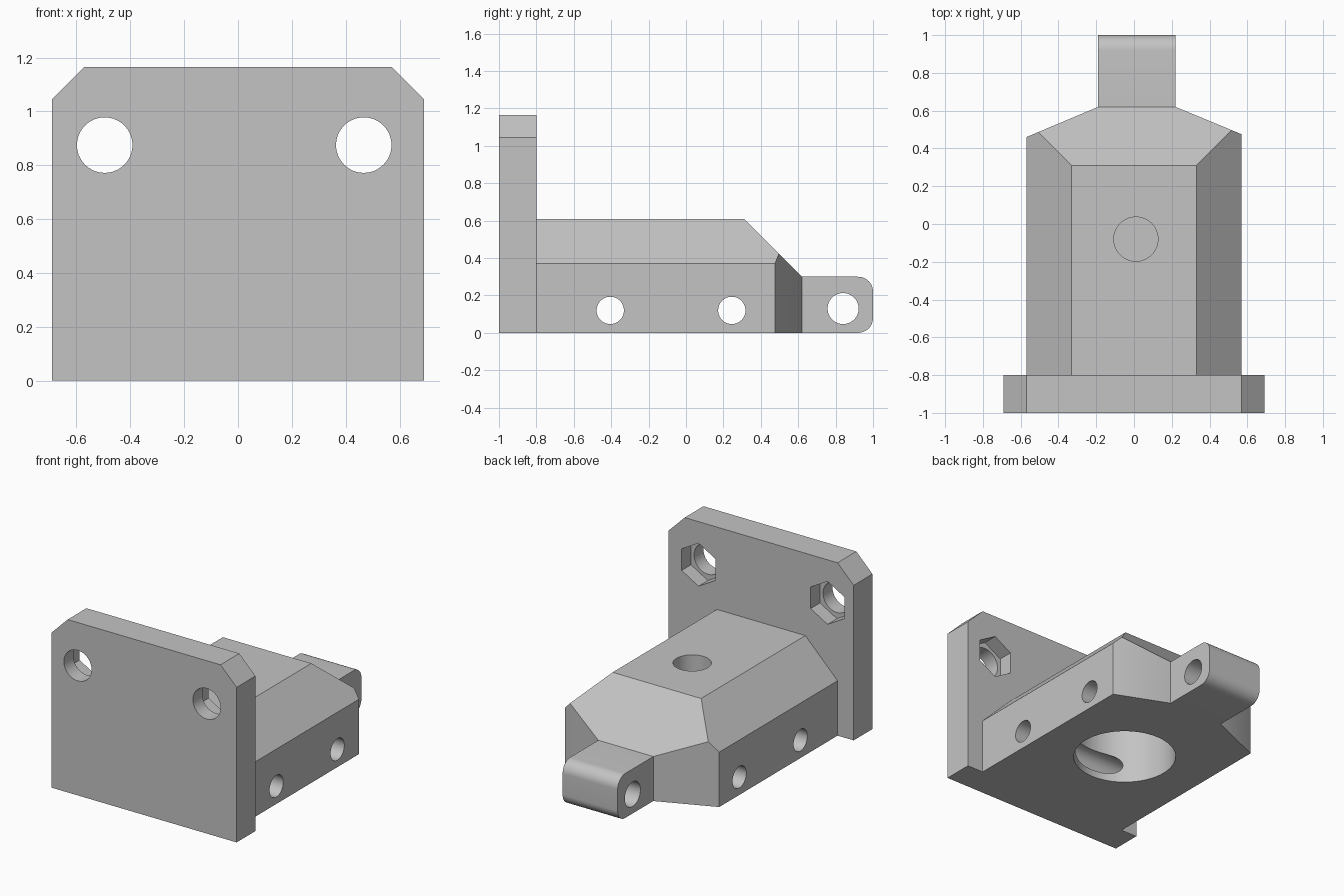
import bpy, bmesh, math
from mathutils import Matrix, Vector

if "Cube" in bpy.data.objects:
    bpy.data.objects.remove(bpy.data.objects["Cube"], do_unlink=True)

grey = bpy.data.materials.new("plain grey")
grey.use_nodes = True
COLOUR = (0.55, 0.55, 0.55, 1)
grey.diffuse_color = COLOUR
grey.node_tree.nodes["Principled BSDF"].inputs["Base Color"].default_value = COLOUR


def make_object(name, bm):
    bmesh.ops.recalc_face_normals(bm, faces=bm.faces)
    mesh = bpy.data.meshes.new(name)
    bm.to_mesh(mesh)
    bm.free()
    mesh.materials.append(grey)
    obj = bpy.data.objects.new(name, mesh)
    bpy.context.collection.objects.link(obj)
    return obj


def prism(points, offset):
    """Extrude a flat outline along the offset vector."""
    bm = bmesh.new()
    face = bm.faces.new([bm.verts.new(p) for p in points])
    geom = bmesh.ops.extrude_face_region(bm, geom=[face])["geom"]
    verts = [g for g in geom if isinstance(g, bmesh.types.BMVert)]
    bmesh.ops.translate(bm, verts=verts, vec=offset)
    return bm


def slice_off(bm, point, normal):
    """Cut away everything on the normal side of a plane and cap it."""
    geom = bm.verts[:] + bm.edges[:] + bm.faces[:]
    cut = bmesh.ops.bisect_plane(bm, geom=geom, dist=1e-5, plane_co=point,
                                 plane_no=Vector(normal).normalized(), clear_outer=True)
    edges = [g for g in cut["geom_cut"] if isinstance(g, bmesh.types.BMEdge)]
    bmesh.ops.holes_fill(bm, edges=edges, sides=0)


def drill(target, centre, axis, radius, length, sides=64):
    """Subtract a round or many-sided bore centred at a point."""
    turn = {"x": Matrix.Rotation(math.pi / 2, 4, "Y"),
            "y": Matrix.Rotation(math.pi / 2, 4, "X"),
            "z": Matrix.Identity(4)}[axis]
    bm = bmesh.new()
    bmesh.ops.create_cone(bm, cap_ends=True, segments=sides, radius1=radius,
                          radius2=radius, depth=length,
                          matrix=Matrix.Translation(centre) @ turn)
    cutter = make_object("bore_cutter", bm)
    cutter.hide_render = True
    mod = target.modifiers.new("bore", "BOOLEAN")
    mod.operation = "DIFFERENCE"
    mod.solver = "EXACT"
    mod.object = cutter
    bpy.context.view_layer.objects.active = target
    bpy.ops.object.modifier_apply(modifier=mod.name)
    bpy.data.objects.remove(cutter, do_unlink=True)


def shade(obj):
    bpy.ops.object.select_all(action="DESELECT")
    obj.select_set(True)
    bpy.context.view_layer.objects.active = obj
    bpy.ops.object.shade_smooth_by_angle(angle=math.radians(25))


# Upright plate with clipped top corners
W, H, CLIP = 0.69, 1.165, 0.12
outline = [(-W, 0), (W, 0), (W, H - CLIP), (W - CLIP, H), (CLIP - W, H), (-W, H - CLIP)]
plate = make_object("mounting_plate", prism([(x, -1, z) for x, z in outline], (0, 0.2, 0)))

# Bolt holes with hexagonal nut pockets on the back
for x in (-0.495, 0.467):
    drill(plate, (x, -0.9, 0.875), "y", 0.103, 0.5)
    drill(plate, (x, -0.8, 0.875), "y", 0.145, 0.2, sides=6)

# Main body: tapered footprint with sloped shoulders and back
footprint = [(-0.57, -0.8), (0.57, -0.8), (0.57, 0.475),
             (0.22, 0.62), (-0.19, 0.62), (-0.57, 0.46)]
bm = prism([(x, y, 0) for x, y in footprint], (0, 0, 0.61))
for side in (-1, 1):
    slice_off(bm, (side * 0.33, 0, 0.61), (side, 0, 1))
slice_off(bm, (0, 0.31, 0.61), (0, 1, 1))
body = make_object("body", bm)

# Large bore from below, small bore from above, cross holes through the sides
drill(body, (0.01, -0.08, 0.16), "z", 0.32, 0.52, sides=96)
drill(body, (0.01, -0.08, 0.64), "z", 0.117, 0.4)
for y in (-0.405, 0.245):
    drill(body, (0, y, 0.12), "x", 0.073, 2)

# Rear lug with rounded end and pivot hole
R, TOP = 0.08, 0.3
profile = [(0.62, TOP), (0.62, 0)]
for centre_z, start in ((R, -90), (TOP - R, 0)):
    for step in range(13):
        a = math.radians(start + step * 7.5)
        profile.append((1 - R + R * math.cos(a), centre_z + R * math.sin(a)))
lug = make_object("rear_lug", prism([(-0.19, y, z) for y, z in profile], (0.41, 0, 0)))
drill(lug, (0, 0.84, 0.13), "x", 0.083, 1)

for part in (plate, body, lug):
    shade(part)
